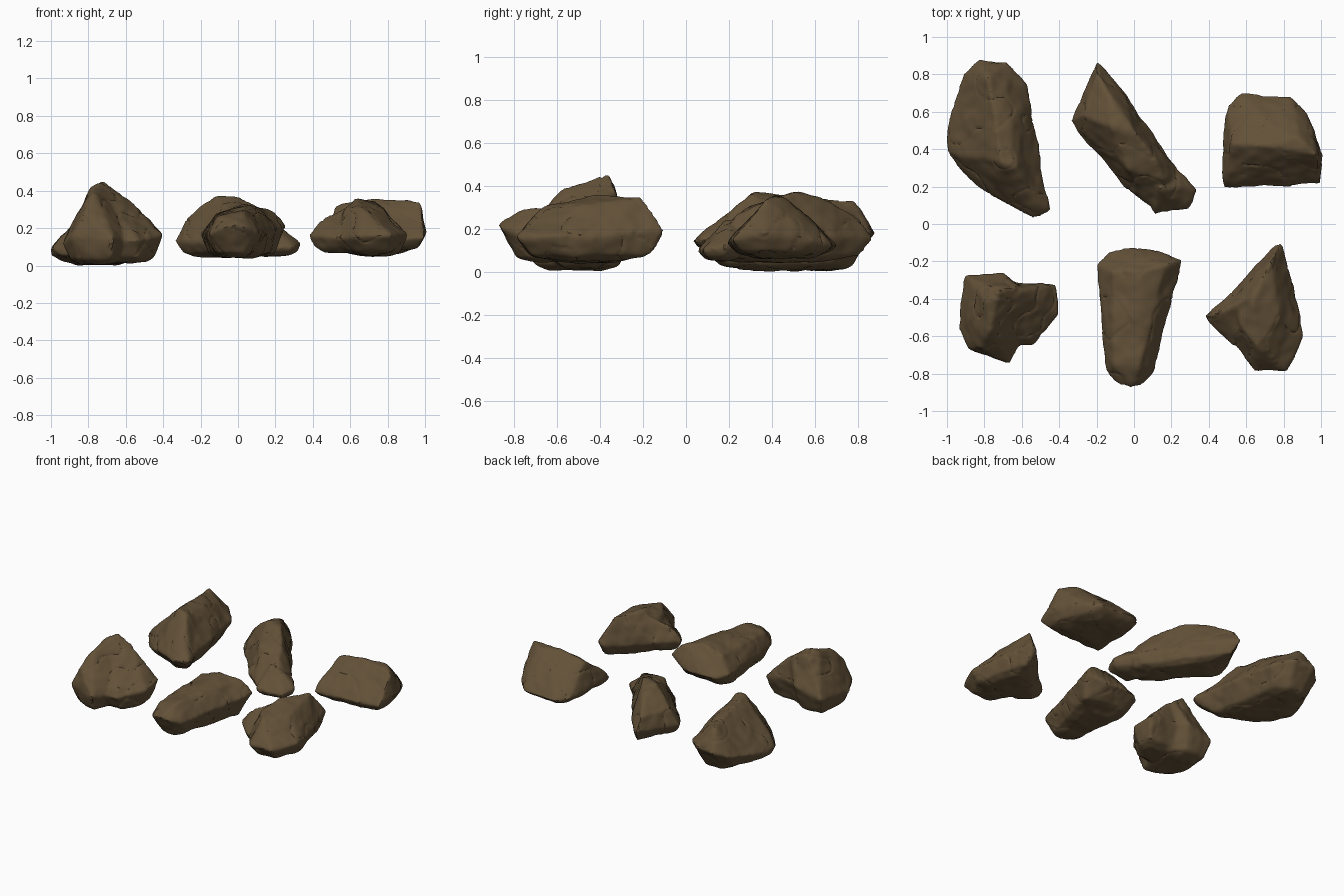
import bpy
import bmesh
from mathutils import Vector, noise

default_cube = bpy.data.objects.get("Cube")
if default_cube:
    bpy.data.objects.remove(default_cube, do_unlink=True)

# One earthy colour for every rock
stone = bpy.data.materials.new("dark_brown_stone")
stone.use_nodes = True
stone_colour = (0.125, 0.083, 0.04, 1)
stone.diffuse_color = stone_colour
shader = stone.node_tree.nodes["Principled BSDF"]
shader.inputs["Base Color"].default_value = stone_colour
shader.inputs["Roughness"].default_value = 0.9


def add_lobe(bm, rim, crest, foot, shrink):
    """Convex chunk: a rim at its widest, a crest above and a rounded foot below."""
    centre = sum((Vector(p) for p in rim), Vector()) / len(rim)
    points = [Vector(p) for p in rim + crest]
    for scale, lift in ((shrink, 0.025), (shrink * 0.6, 0)):
        for p in rim:
            low = centre.lerp(Vector(p), scale)
            low.z = foot + lift
            points.append(low)
    verts = [bm.verts.new(p) for p in points]
    hull = bmesh.ops.convex_hull(bm, input=verts)
    spare = {v for v in hull["geom_interior"] + hull["geom_unused"]
             if isinstance(v, bmesh.types.BMVert) and not v.link_faces}
    bmesh.ops.delete(bm, geom=list(spare), context="VERTS")


def weather(mesh):
    """Uneven surface with broad dents, small chips and thin cracks."""
    normals = [v.normal.copy() for v in mesh.vertices]
    for v, normal in zip(mesh.vertices, normals):
        dent = noise.noise(v.co * 6) * 0.012
        chip = noise.noise(v.co * 17) * 0.005
        seam = abs(noise.noise(v.co * 5 + Vector((3, 7, 1))))
        crack = 0.006 * max(0, 1 - seam / 0.03)
        v.co += normal * (dent + chip - crack)


def make_rock(name, lobes):
    bm = bmesh.new()
    for lobe in lobes:
        add_lobe(bm, *lobe)
    mesh = bpy.data.meshes.new(name)
    bm.to_mesh(mesh)
    bm.free()
    rock = bpy.data.objects.new(name, mesh)
    bpy.context.collection.objects.link(rock)

    # Fuse the chunks into one skin and wear down the edges
    fuse = rock.modifiers.new("fuse", "REMESH")
    fuse.mode = "VOXEL"
    fuse.voxel_size = 0.012
    wear = rock.modifiers.new("wear", "SMOOTH")
    wear.factor = 0.5
    wear.iterations = 6
    graph = bpy.context.evaluated_depsgraph_get()
    skin = bpy.data.meshes.new_from_object(rock.evaluated_get(graph))
    rock.modifiers.clear()
    rock.data = skin
    bpy.data.meshes.remove(mesh)
    skin.name = name
    weather(skin)
    skin.materials.clear()
    skin.materials.append(stone)

    bpy.ops.object.select_all(action="DESELECT")
    rock.select_set(True)
    bpy.context.view_layer.objects.active = rock
    bpy.ops.object.shade_smooth_by_angle(angle=0.6)


# Peaked rock with a side shoulder
make_rock("peaked_rock", [
    ([(-.91, -.27, .15), (-.94, -.56, .12), (-.89, -.67, .16), (-.66, -.76, .14),
      (-.62, -.66, .14), (-.56, -.36, .2), (-.7, -.26, .2)],
     [(-.79, -.42, .42), (-.72, -.36, .45), (-.77, -.56, .39), (-.82, -.67, .29),
      (-.62, -.33, .38)], .005, .78),
    ([(-.75, -.3, .2), (-.41, -.32, .18), (-.4, -.48, .17), (-.5, -.56, .14),
      (-.53, -.65, .13), (-.75, -.65, .15)],
     [(-.6, -.35, .37), (-.5, -.35, .27), (-.7, -.45, .38)], .02, .7),
])

# Tapered rock with a rounded nose
make_rock("tapered_rock", [
    ([(-.2, -.22, .17), (-.17, -.65, .16), (-.15, -.8, .17), (-.09, -.86, .2),
      (-.02, -.88, .22), (.05, -.86, .2), (.1, -.8, .18), (.13, -.65, .15),
      (.26, -.19, .21), (.1, -.13, .15), (-.02, -.12, .16), (-.14, -.15, .15)],
     [(-.11, -.75, .26), (.03, -.76, .29), (-.12, -.25, .28), (.03, -.25, .33),
      (.17, -.22, .3)], .045, .75),
])

# Jagged rock with a back spike and a side spur
make_rock("jagged_rock", [
    ([(.5, -.38, .15), (.53, -.64, .14), (.65, -.79, .16), (.82, -.79, .16),
      (.91, -.6, .17), (.88, -.42, .16), (.8, -.2, .15), (.79, -.1, .2),
      (.75, -.12, .16)],
     [(.57, -.55, .31), (.66, -.66, .31), (.63, -.4, .36), (.78, -.5, .31),
      (.73, -.2, .35)], .05, .8),
    ([(.37, -.49, .16), (.6, -.3, .15), (.53, -.66, .15), (.62, -.6, .15)],
     [(.44, -.48, .24), (.6, -.4, .33)], .07, .75),
])

# Broad rock with a long crest
make_rock("broad_rock", [
    ([(-1, .38, .09), (-1, .45, .05), (-.98, .6, .11), (-.92, .8, .14), (-.83, .88, .18),
      (-.68, .87, .19), (-.57, .75, .16), (-.52, .45, .15), (-.45, .07, .15),
      (-.54, .03, .14), (-.76, .14, .12), (-.94, .29, .05)],
     [(-.78, .78, .33), (-.68, .74, .28), (-.65, .5, .33), (-.71, .33, .38),
      (-.63, .3, .36), (-.55, .14, .24)], .005, .72),
])

# Long slanted rock with a low toe
make_rock("slanted_rock", [
    ([(-.34, .55, .13), (-.2, .88, .16), (-.07, .73, .16), (.1, .48, .15),
      (.23, .3, .14), (.24, .2, .12), (.08, .09, .11), (-.06, .21, .12)],
     [(-.2, .82, .25), (-.28, .58, .26), (-.13, .68, .32), (-.12, .52, .37),
      (0, .5, .37), (.11, .35, .32), (-.03, .29, .3), (.16, .24, .27)], .045, .85),
    ([(.1, .04, .1), (.3, .08, .1), (.33, .18, .12), (.24, .28, .14), (.06, .2, .12)],
     [(.13, .19, .25), (.22, .2, .21)], .05, .85),
])

# Wedge rock with a straight ridge
make_rock("wedge_rock", [
    ([(.47, .19, .13), (.47, .45, .14), (.5, .64, .13), (.57, .7, .12), (.84, .69, .12),
      (.92, .6, .14), (1.01, .38, .18), (1, .21, .15)],
     [(.51, .28, .22), (.52, .43, .32), (.7, .42, .36), (.98, .37, .34),
      (.88, .46, .35), (.7, .56, .27)], .065, .85),
])
